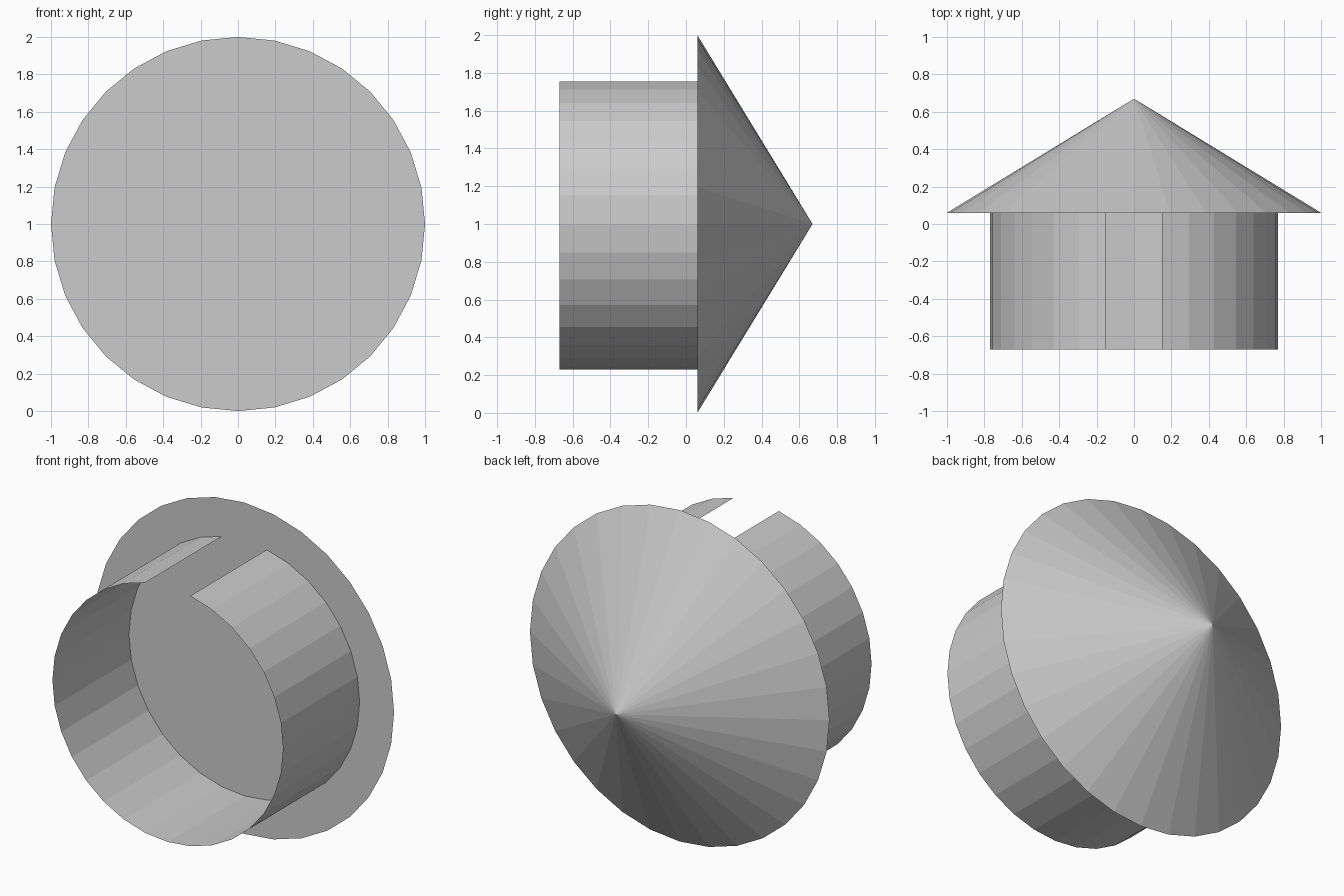
import bpy
import bmesh
from math import pi, sin, cos

SIDES = 32
CENTRE_Z = 1.0
JOINT_Y = 0.06

old = bpy.data.objects.get("Cube")
if old:
    bpy.data.objects.remove(old, do_unlink=True)

grey = bpy.data.materials.new("light grey")
grey.use_nodes = True
colour = (0.6, 0.6, 0.6, 1)
grey.diffuse_color = colour
grey.node_tree.nodes["Principled BSDF"].inputs["Base Color"].default_value = colour


def ring(bm, radius, y):
    """Circle of vertices around the y axis, starting at the top."""
    angles = [2 * pi * i / SIDES for i in range(SIDES)]
    return [bm.verts.new((radius * sin(a), y, CENTRE_Z + radius * cos(a))) for a in angles]


def finish(bm, name):
    mesh = bpy.data.meshes.new(name)
    bm.to_mesh(mesh)
    bm.free()
    mesh.materials.append(grey)
    bpy.context.collection.objects.link(bpy.data.objects.new(name, mesh))


# Pointed cap with a flat front disc
bm = bmesh.new()
rim = ring(bm, 1.0, JOINT_Y)
tip = bm.verts.new((0, 0.67, CENTRE_Z))
bm.faces.new(rim)
for i in range(SIDES):
    bm.faces.new((rim[i], tip, rim[(i + 1) % SIDES]))
bmesh.ops.recalc_face_normals(bm, faces=bm.faces)
finish(bm, "cone_cap")

# Thin open collar with a slot of two panels at the top
bm = bmesh.new()
front = ring(bm, 0.77, -0.67)
back = ring(bm, 0.77, JOINT_Y)
for i in range(1, SIDES - 1):
    bm.faces.new((front[i], back[i], back[i + 1], front[i + 1]))
for pair in (front[0], back[0]):
    bm.verts.remove(pair)
finish(bm, "slotted_collar")
